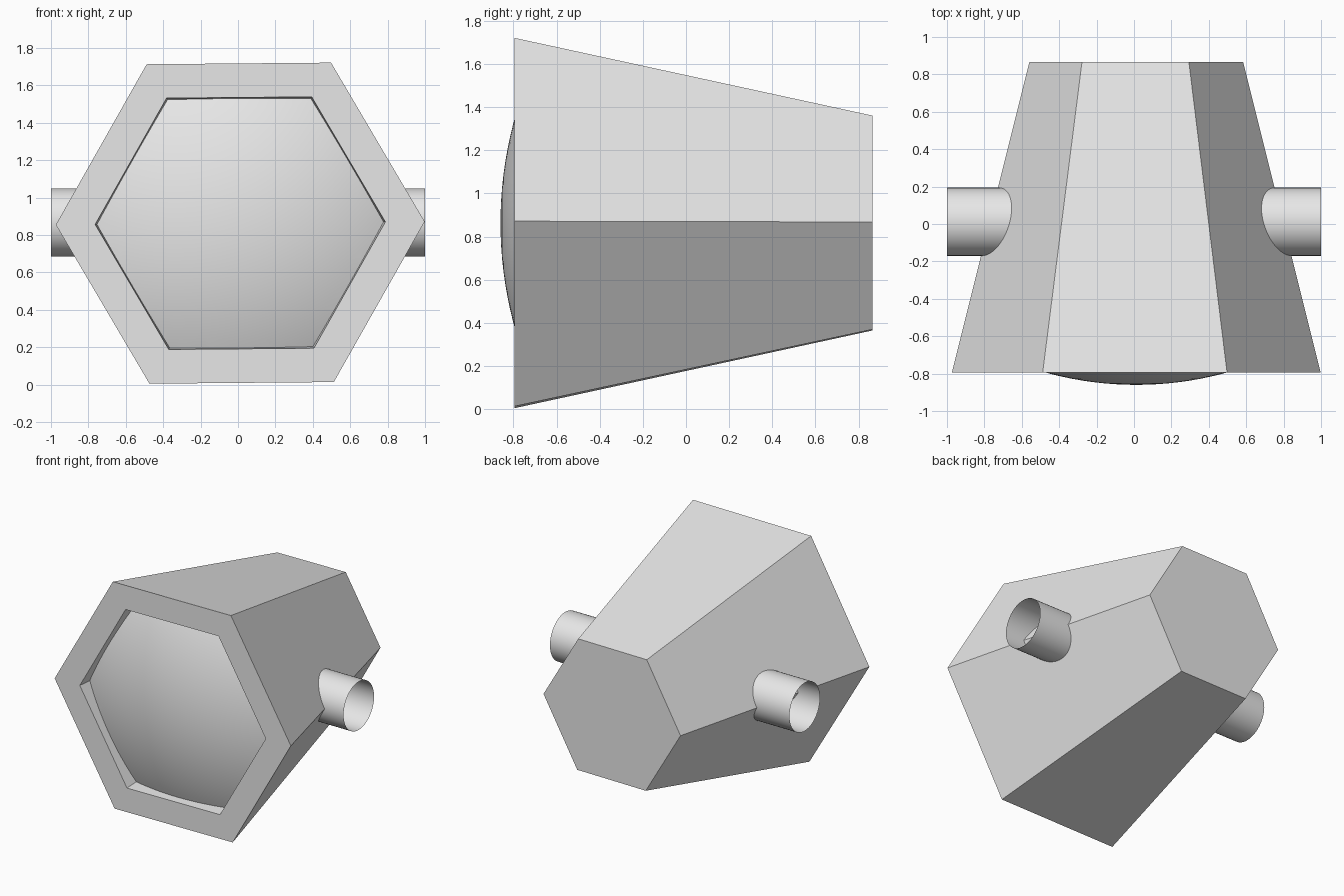
import bpy, bmesh
from math import cos, sin, radians, sqrt, pi
from mathutils import Vector, Matrix

cube = bpy.data.objects.get("Cube")
if cube:
    bpy.data.objects.remove(cube, do_unlink=True)

CENTER = Vector((0.012, 0, 0.863))
TILT = radians(0.5)
FRONT, BACK = -0.795, 0.865
HOLE_R, FLOOR_R, FLOOR_Y = 0.776, 0.761, -0.64

grey = bpy.data.materials.new("plain grey")
grey.use_nodes = True
grey.diffuse_color = (0.8, 0.8, 0.8, 1)
grey.node_tree.nodes["Principled BSDF"].inputs["Base Color"].default_value = (0.8, 0.8, 0.8, 1)


def make_object(name, bm, smooth=False):
    bmesh.ops.recalc_face_normals(bm, faces=bm.faces)
    mesh = bpy.data.meshes.new(name)
    bm.to_mesh(mesh)
    bm.free()
    mesh.materials.append(grey)
    for p in mesh.polygons:
        p.use_smooth = smooth
    obj = bpy.data.objects.new(name, mesh)
    bpy.context.collection.objects.link(obj)
    return obj


def hex_point(radius, y, i):
    a = TILT + i * pi / 3
    return CENTER + Vector((radius * cos(a), y, radius * sin(a)))


# Tapered six-sided housing with a shallow recess in its front
bm = bmesh.new()
sections = [(0.572, BACK), (0.986, FRONT), (HOLE_R, FRONT), (FLOOR_R, FLOOR_Y)]
rings = [[bm.verts.new(hex_point(r, y, i)) for i in range(6)] for r, y in sections]
for a, b in zip(rings, rings[1:]):
    for i in range(6):
        j = (i + 1) % 6
        bm.faces.new((a[i], a[j], b[j], b[i]))
bm.faces.new(rings[0])
bm.faces.new(rings[-1])
make_object("housing", bm)

# Domed lens: a shallow spun cap trimmed to the recess walls
bm = bmesh.new()
SPHERE_R, APEX, STEPS = 1.82, -0.86, 14
profile = []
for k in range(STEPS + 1):
    r = 0.8 * k / STEPS
    profile.append(bm.verts.new(CENTER + Vector((r, APEX + SPHERE_R - sqrt(SPHERE_R**2 - r * r), 0))))
edges = [bm.edges.new(pair) for pair in zip(profile, profile[1:])]
bmesh.ops.spin(bm, geom=profile + edges, cent=CENTER, axis=(0, 1, 0),
               angle=2 * pi, steps=64, use_merge=True)
bmesh.ops.remove_doubles(bm, verts=bm.verts, dist=1e-4)
for i in range(6):
    p, q = hex_point(HOLE_R, FRONT, i), hex_point(HOLE_R, FRONT, i + 1)
    s = hex_point(FLOOR_R, FLOOR_Y, i)
    normal = (q - p).cross(s - p).normalized()
    if normal.dot(p - CENTER - Vector((0, FRONT, 0))) < 0:
        normal.negate()
    bmesh.ops.bisect_plane(bm, geom=bm.verts[:] + bm.edges[:] + bm.faces[:],
                           plane_co=p, plane_no=normal, clear_outer=True)
lens = make_object("lens", bm, smooth=True)
# Make sure the dome faces forward
if sum(p.normal.y for p in lens.data.polygons) > 0:
    lens.data.flip_normals()

# Open-ended tube crossing the housing from side to side
bm = bmesh.new()
bmesh.ops.create_cone(bm, cap_ends=False, segments=48, radius1=0.182, radius2=0.182, depth=2,
                      matrix=Matrix.Translation((0, 0.012, 0.867)) @ Matrix.Rotation(pi / 2, 4, 'Y'))
make_object("side_tube", bm, smooth=True)
